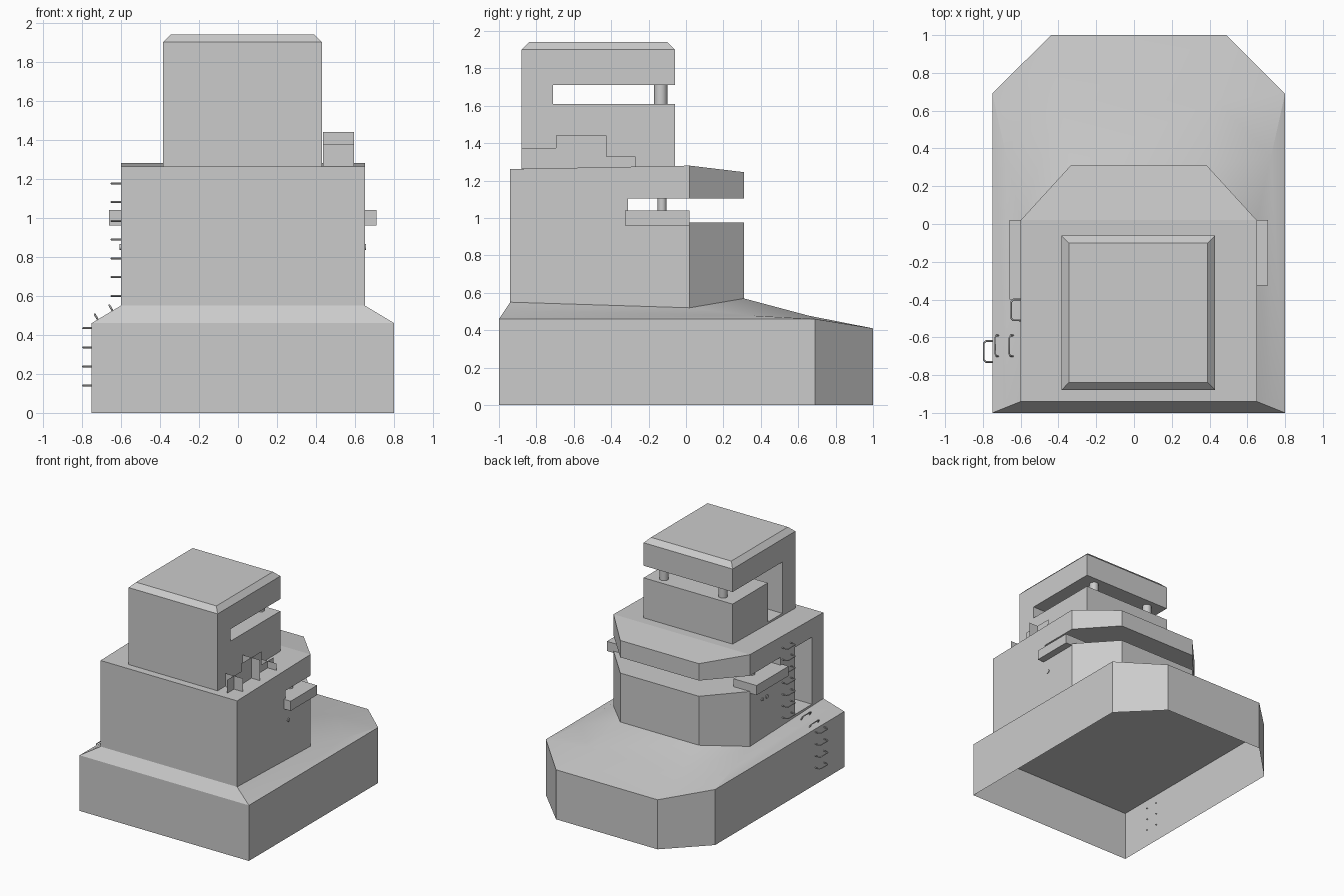
import bpy, bmesh, math
from mathutils import Vector

if "Cube" in bpy.data.objects:
    bpy.data.objects.remove(bpy.data.objects["Cube"])

CX = 0.025  # symmetry plane of the building


def make(name, verts, faces):
    me = bpy.data.meshes.new(name)
    me.from_pydata(verts, [], faces)
    bm = bmesh.new()
    bm.from_mesh(me)
    bmesh.ops.recalc_face_normals(bm, faces=bm.faces)
    bm.to_mesh(me)
    bm.free()
    ob = bpy.data.objects.new(name, me)
    bpy.context.collection.objects.link(ob)
    return ob


def loft(name, rings, extra=()):
    n = len(rings[0])
    verts = [v for r in rings for v in r]
    faces = [(k * n + i, k * n + (i + 1) % n, (k + 1) * n + (i + 1) % n, (k + 1) * n + i)
             for k in range(len(rings) - 1) for i in range(n)]
    return make(name, verts, faces + list(extra))


def rect(x0, x1, y0, y1, z):
    return [(x0, y0, z), (x1, y0, z), (x1, y1, z), (x0, y1, z)]


def box(name, x, y, z):
    return loft(name, [rect(*x, *y, z[0]), rect(*x, *y, z[1])], [(0, 1, 2, 3), (4, 5, 6, 7)])


def outline(hw, nw, y0, y1, y2, z0, z1, z2):
    # rectangle with two chamfered rear corners, one height per row
    half = [(hw, y0, z0), (hw, y1, z1), (nw, y2, z2)]
    return [(CX + x, y, z) for x, y, z in half] + [(CX - x, y, z) for x, y, z in reversed(half)]


def cut(ob, x, y, z):
    c = box("cutter", x, y, z)
    m = ob.modifiers.new("cut", 'BOOLEAN')
    m.operation, m.solver, m.object = 'DIFFERENCE', 'EXACT', c
    bpy.context.view_layer.objects.active = ob
    bpy.ops.object.modifier_apply(modifier=m.name)
    bpy.data.objects.remove(c)


def rod(name, a, b, r, sides):
    a, b = Vector(a), Vector(b)
    bpy.ops.mesh.primitive_cylinder_add(vertices=sides, radius=r, depth=(b - a).length,
                                        location=(a + b) / 2)
    ob = bpy.context.object
    ob.name = name
    ob.rotation_euler = (b - a).to_track_quat('Z', 'Y').to_euler()
    bpy.ops.object.shade_smooth_by_angle(angle=math.radians(50))
    return ob


# Base: open-bottomed skirt with a sloped roof rising to the middle tier
rim = outline(0.775, 0.465, -1, 0.69, 1, 0.46, 0.46, 0.41)
foot = outline(0.625, 0.36, -0.94, 0.02, 0.31, 0.55, 0.52, 0.57)
mid = [tuple((Vector(a) + Vector(b)) / 2 - Vector((0, 0, 0.012 if a[1] > 0 else 0)))
       for a, b in zip(rim, foot)]
base = loft("base", [[(x, y, 0) for x, y, z in rim], rim, mid, foot])
bpy.context.view_layer.objects.active = base
base.select_set(True)
bpy.ops.object.shade_smooth_by_angle(angle=math.radians(20))
make("base_ceiling", [(x, y, 0.41) for x, y, z in rim], [tuple(range(6))])

# Middle tier with viewing slit and side doorway
roof = outline(0.625, 0.36, -0.94, 0.02, 0.31, 1.262, 1.28, 1.245)
tier = loft("middle_tier", [foot, roof], [(0, 1, 4, 5), (1, 2, 3, 4), (6, 7, 10, 11), (7, 8, 9, 10)])
cut(tier, (-1, 1), (-0.31, 1), (0.975, 1.105))
cut(tier, (-1, -0.3), (-0.38, -0.2), (0.975, 1.105))
cut(tier, (-1, -0.25), (-0.79, -0.57), (0.56, 1.115))

# Upper tower with bevelled roof, slit and doorway
tower = loft("upper_tower", [rect(-0.385, 0.43, -0.88, -0.06, 1.255),
                             rect(-0.385, 0.43, -0.88, -0.06, 1.9),
                             rect(-0.345, 0.39, -0.84, -0.10, 1.94)],
             [(0, 1, 2, 3), (8, 9, 10, 11)])
cut(tower, (-1, 1), (-0.71, 0.2), (1.61, 1.71))
cut(tower, (-1, 0.25), (-0.71, -0.52), (1.285, 1.66))

# Side ledges in the slit
box("ledge_right", (0.50, 0.71), (-0.325, 0.02), (0.96, 1.04))
box("ledge_left", (-0.66, -0.45), (-0.40, 0.02), (0.96, 1.04))

# Columns holding the roofs
for s in (-1, 1):
    rod("tower_column", (CX + s * 0.27, -0.135, 1.60), (CX + s * 0.27, -0.135, 1.72), 0.036, 10)
    for d in (0.2, 0.54):
        rod("tier_column", (CX + s * d, -0.128, 0.97), (CX + s * d, -0.128, 1.11), 0.024, 10)

# Small wall studs
for x, y in ((0.65, -0.27), (-0.6, -0.14), (-0.6, -0.20)):
    rod("stud", (x - 0.006, y, 0.85), (x + 0.006, y, 0.85), 0.015, 10)

# Crossed thin plates beside the tower
for y0, y1, z in ((-0.88, -0.695, 1.375), (-0.695, -0.425, 1.44), (-0.425, -0.27, 1.33)):
    c = (y0 + y1) / 2
    make("crossed_plates",
         [(0.515, y0, 1.265), (0.515, y1, 1.265), (0.515, y1, z), (0.515, y0, z),
          (0.435, c, 1.265), (0.595, c, 1.265), (0.595, c, z), (0.435, c, z)],
         [(0, 1, 2, 3), (4, 5, 6, 7)])


# Ladder rungs: U-shaped bars standing off a wall along a normal
def rung(x, z, y0, y1, n, reach):
    cu = bpy.data.curves.new("ladder_rung", 'CURVE')
    cu.dimensions = '3D'
    cu.bevel_depth = 0.005
    cu.bevel_resolution = 0
    cu.use_fill_caps = True
    sp = cu.splines.new('POLY')
    pts = [(y0, -0.01), (y0, reach - 0.012), (y0 + 0.012, reach),
           (y1 - 0.012, reach), (y1, reach - 0.012), (y1, -0.01)]
    sp.points.add(len(pts) - 1)
    for p, (y, d) in zip(sp.points, pts):
        p.co = (x + n[0] * d, y, z + n[1] * d, 1)
    ob = bpy.data.objects.new("ladder_rung", cu)
    bpy.context.collection.objects.link(ob)
    bpy.ops.object.select_all(action='DESELECT')
    ob.select_set(True)
    bpy.context.view_layer.objects.active = ob
    bpy.ops.object.convert(target='MESH')


for i in range(7):
    rung(-0.6, 0.60 + i * 0.096, -0.51, -0.40, (-1, 0), 0.05)
for i in range(4):
    rung(-0.75, 0.14 + i * 0.098, -0.73, -0.62, (-1, 0), 0.045)
for x, z in ((-0.717, 0.476), (-0.642, 0.522)):
    rung(x, z, -0.70, -0.59, (-0.51, 0.86), 0.035)
